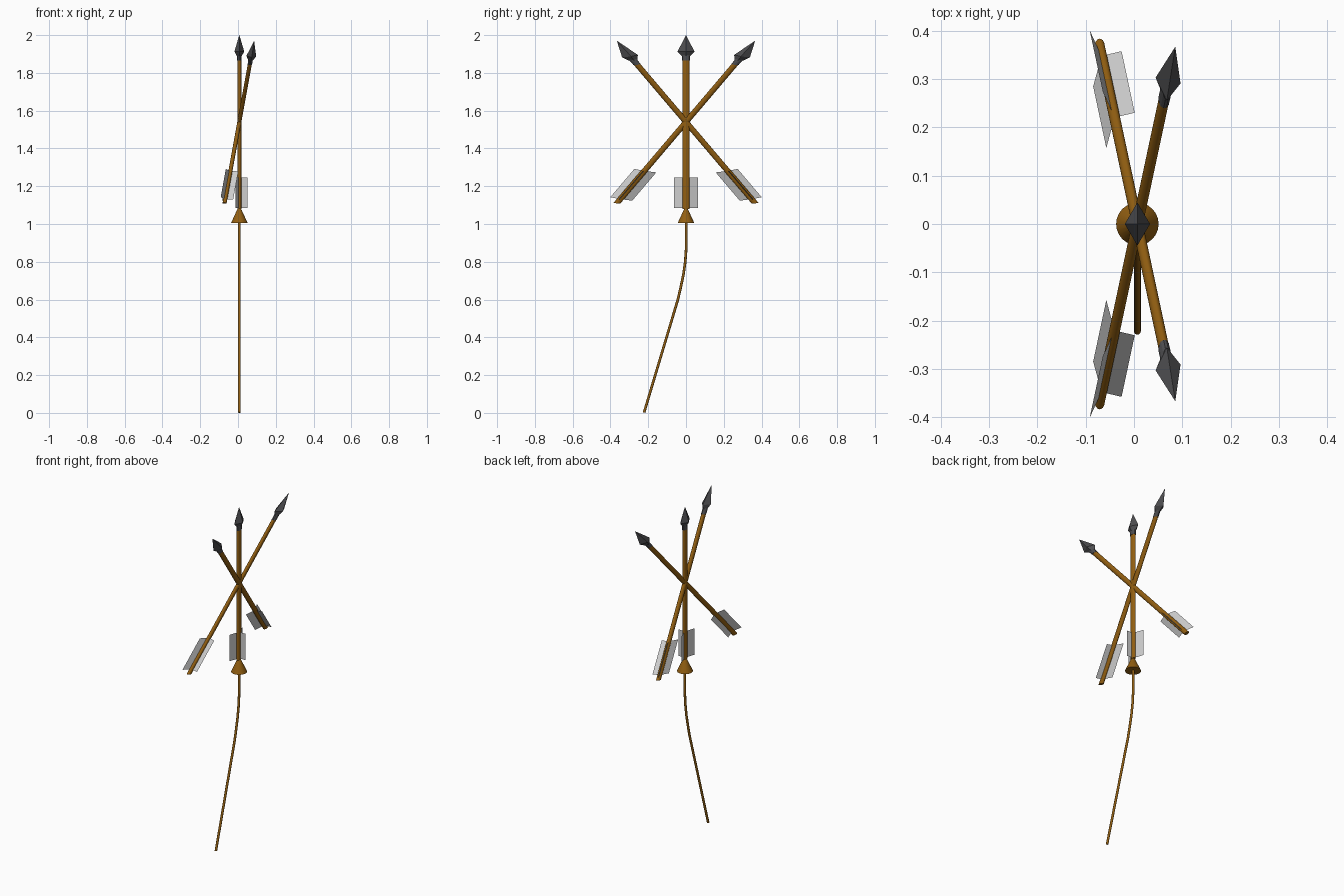
import bpy, bmesh, math
from mathutils import Vector, Matrix

if "Cube" in bpy.data.objects:
    bpy.data.objects.remove(bpy.data.objects["Cube"])


def material(name, col):
    m = bpy.data.materials.new(name)
    m.diffuse_color = (*col, 1)
    m.use_nodes = True
    m.node_tree.nodes["Principled BSDF"].inputs["Base Color"].default_value = m.diffuse_color
    return m


wood = material("brown wood", (0.29, 0.115, 0.006))
iron = material("dark iron", (0.075, 0.075, 0.08))
feather = material("pale feather", (0.62, 0.62, 0.62))

CX = 0.007                                   # axis of the whole bundle
CENTRE = Vector((CX, 0, 1.54))               # where the arrows cross
STRETCH = Matrix.Diagonal((1.39, 2.38, 1.0, 1.0))  # arrows are flattened along x


def finish(name, bm, mat, smooth=False):
    bmesh.ops.recalc_face_normals(bm, faces=bm.faces)
    me = bpy.data.meshes.new(name)
    bm.to_mesh(me)
    bm.free()
    me.materials.append(mat)
    ob = bpy.data.objects.new(name, me)
    bpy.context.collection.objects.link(ob)
    if smooth:
        bpy.ops.object.select_all(action='DESELECT')
        ob.select_set(True)
        bpy.context.view_layer.objects.active = ob
        bpy.ops.object.shade_smooth_by_angle(angle=math.radians(40))
    return ob


def lathe(bm, profile, sides):
    """Rings of (radius, z) joined into a closed solid."""
    rings = []
    for r, z in profile:
        rings.append([bm.verts.new((r * math.cos(i * math.tau / sides),
                                    r * math.sin(i * math.tau / sides), z))
                      for i in range(sides)])
    for a, b in zip(rings, rings[1:]):
        for i in range(sides):
            j = (i + 1) % sides
            bm.faces.new((a[i], a[j], b[j], b[i]))
    bm.faces.new(rings[0][::-1])
    bm.faces.new(rings[-1])


def arrow(name, frame, vane_shift):
    """Arrow along local z from -0.46 to 0.46, placed by frame."""
    # round shaft
    bm = bmesh.new()
    lathe(bm, [(0.0078, -0.46), (0.0078, 0.34)], 16)
    bm.transform(frame)
    finish(name + "_shaft", bm, wood, True)
    # socket, then four-sided point
    bm = bmesh.new()
    lathe(bm, [(0.0086, 0.325), (0.0086, 0.36)], 12)
    lathe(bm, [(0.0075, 0.345), (0.0188, 0.373), (0.0002, 0.46)], 4)
    bm.transform(frame)
    finish(name + "_head", bm, iron)
    # three flat feathers
    bm = bmesh.new()
    z0, z1 = -0.455 + vane_shift, -0.295 + vane_shift
    for k in range(3):
        a = k * math.tau / 3
        c, s = math.cos(a), math.sin(a)
        bm.faces.new([bm.verts.new((r * c, r * s, z)) for r, z in
                      ((0.004, z0), (0.0303, z0), (0.0303, z1), (0.004, z1))])
    bm.transform(frame)
    finish(name + "_feathers", bm, feather)


# upright arrow and two crossed, leaning arrows
place = Matrix.Translation(CENTRE)
arrow("upright_arrow", place @ STRETCH, 0.0)
for side, name in ((1, "right_arrow"), (-1, "left_arrow")):
    d = Vector((0.056, 0.153 * side, 0.428))
    turn = Vector((0, 0, 1)).rotation_difference(d).to_matrix().to_4x4()
    roll = Matrix.Rotation(math.radians(-7 * side), 4, 'Z')
    arrow(name, place @ STRETCH @ turn @ roll, 0.018)

# cone-shaped collar
bm = bmesh.new()
lathe(bm, [(0.044, 1.005), (0.012, 1.075), (0.006, 1.085)], 24)
bm.transform(Matrix.Translation((CX, 0, 0)))
finish("collar", bm, wood, True)

# thin bent stem
bm = bmesh.new()
path = [(-0.222, 0.002), (-0.043, 0.6), (-0.029, 0.66), (-0.014, 0.73),
        (-0.004, 0.8), (0.001, 0.87), (0.002, 0.93), (0.002, 1.01)]
lathe(bm, [(0.007, i) for i in range(len(path))], 12)
for v in bm.verts:
    i = round(v.co.z)
    p, q = path[max(i - 1, 0)], path[min(i + 1, len(path) - 1)]
    tilt = math.atan2(q[0] - p[0], q[1] - p[1])
    y, z = path[i]
    off = v.co.y
    v.co = (CX + v.co.x, y + off * math.cos(tilt), z - off * math.sin(tilt))
finish("stem", bm, wood, True)
